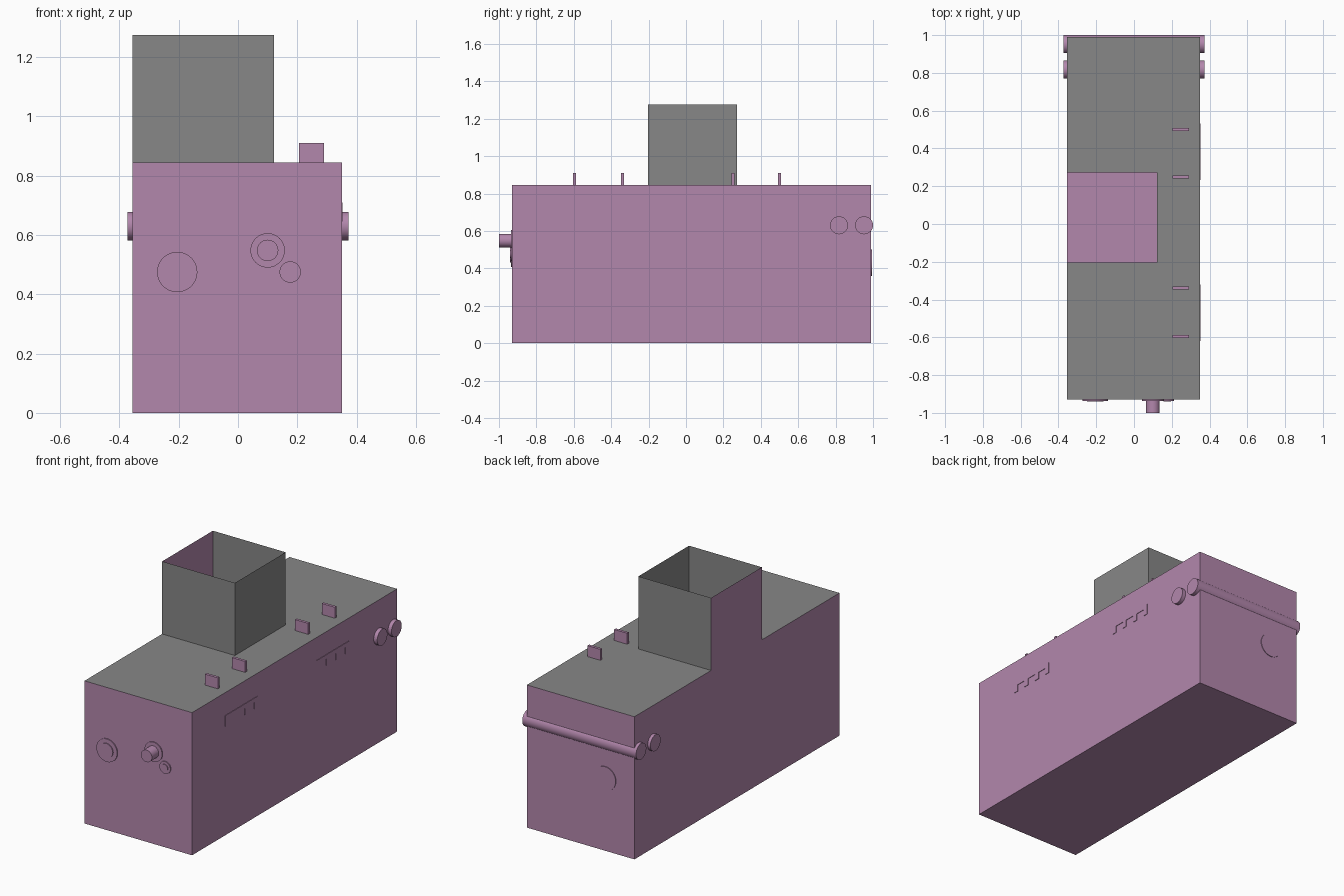
import bpy
import bmesh
from math import pi
from mathutils import Matrix, Vector

if "Cube" in bpy.data.objects:
    bpy.data.objects.remove(bpy.data.objects["Cube"])


def material(name, rgb):
    mat = bpy.data.materials.new(name)
    mat.use_nodes = True
    mat.diffuse_color = (*rgb, 1)
    mat.node_tree.nodes["Principled BSDF"].inputs["Base Color"].default_value = (*rgb, 1)
    return mat


MAUVE = material("mauve", (0.45, 0.243, 0.415))
GREY = material("grey", (0.245, 0.245, 0.245))

# Main dimensions: casing, then chimney
X0, X1, Y0, Y1, TOP = -0.355, 0.35, -0.93, 0.99, 0.845
CX, CY0, CY1, RIM = 0.122, -0.203, 0.272, 1.275


def finish(name, bm, mats, smooth=False):
    mesh = bpy.data.meshes.new(name)
    bm.to_mesh(mesh)
    bm.free()
    for mat in mats:
        mesh.materials.append(mat)
    obj = bpy.data.objects.new(name, mesh)
    bpy.context.collection.objects.link(obj)
    if smooth:
        bpy.ops.object.select_all(action='DESELECT')
        obj.select_set(True)
        bpy.context.view_layer.objects.active = obj
        bpy.ops.object.shade_smooth_by_angle()
    return obj


def sheet(bm, points, slot=0):
    face = bm.faces.new([bm.verts.new(p) for p in points])
    face.material_index = slot


def box(name, low, high):
    low, high = Vector(low), Vector(high)
    bm = bmesh.new()
    bmesh.ops.create_cube(bm, size=1, matrix=Matrix.Translation((low + high) / 2)
                          @ Matrix.Diagonal((*(high - low), 1)))
    return finish(name, bm, [MAUVE])


def cylinder(name, centre, radius, length, axis):
    turn = Matrix.Rotation(pi / 2, 4, 'Y' if axis == 'X' else 'X')
    bm = bmesh.new()
    bmesh.ops.create_cone(bm, cap_ends=True, segments=32, radius1=radius, radius2=radius,
                          depth=length, matrix=Matrix.Translation(centre) @ turn)
    return finish(name, bm, [MAUVE], smooth=True)


# Hollow sheet casing with a chimney opening into it
bm = bmesh.new()
sheet(bm, [(X0, Y0, 0), (X0, Y1, 0), (X1, Y1, 0), (X1, Y0, 0)])
sheet(bm, [(X0, Y0, 0), (X1, Y0, 0), (X1, Y0, TOP), (X0, Y0, TOP)])
sheet(bm, [(X1, Y1, 0), (X0, Y1, 0), (X0, Y1, TOP), (X1, Y1, TOP)])
sheet(bm, [(X1, Y0, 0), (X1, Y1, 0), (X1, Y1, TOP), (X1, Y0, TOP)])
# Right wall runs unbroken up the chimney
sheet(bm, [(X0, y, z) for y, z in ((Y1, 0), (Y0, 0), (Y0, TOP), (CY0, TOP),
                                   (CY0, RIM), (CY1, RIM), (CY1, TOP), (Y1, TOP))])
# Top plate leaves the chimney opening free
sheet(bm, [(x, y, TOP) for x, y in ((X0, Y0), (X1, Y0), (X1, Y1), (X0, Y1),
                                    (X0, CY1), (CX, CY1), (CX, CY0), (X0, CY0))], 1)
bmesh.ops.remove_doubles(bm, verts=bm.verts, dist=0.0001)
finish("casing", bm, [MAUVE, GREY])

# Chimney: three grey walls, open at the top
bm = bmesh.new()
corners = [(X0, CY0), (CX, CY0), (CX, CY1), (X0, CY1)]
for (xa, ya), (xb, yb) in zip(corners, corners[1:]):
    sheet(bm, [(xa, ya, TOP), (xb, yb, TOP), (xb, yb, RIM), (xa, ya, RIM)])
finish("chimney", bm, [GREY])

# Lifting lugs on the top plate
for i, y in enumerate((-0.595, -0.34, 0.25, 0.5)):
    box(f"lug_{i + 1}", (0.205, y - 0.008, TOP), (0.29, y + 0.008, 0.91))

# Cross pipes near the back
for name, y in (("outer_cross_pipe", 0.952), ("inner_cross_pipe", 0.818)):
    cylinder(name, (0, y, 0.63), 0.048, 0.746, 'X')

# Front ports: thin flange plus a pipe or cover in its middle
for name, x, z, flange, bore, reach in (("large_port", -0.205, 0.475, 0.068, 0.043, 0.011),
                                        ("pipe_port", 0.1, 0.548, 0.058, 0.036, 0.07),
                                        ("small_port", 0.176, 0.475, 0.036, 0.021, 0.011)):
    cylinder(name + "_flange", (x, Y0 - 0.003, z), flange, 0.006, 'Y')
    cylinder(name + "_core", (x, Y0 - reach / 2, z), bore, reach, 'Y')

# Back cover disc
cylinder("back_cover", (-0.165, Y1, 0.43), 0.07, 0.008, 'Y')

# Comb-shaped side plates: a rail with four teeth
for name, y in (("front_comb", -0.62), ("back_comb", 0.233)):
    box(name + "_rail", (X1, y, 0.685), (X1 + 0.003, y + 0.3, 0.71))
    for i in range(4):
        start = y + i * 0.09
        box(f"{name}_tooth_{i + 1}", (X1, start, 0.645), (X1 + 0.003, start + 0.03, 0.685))
